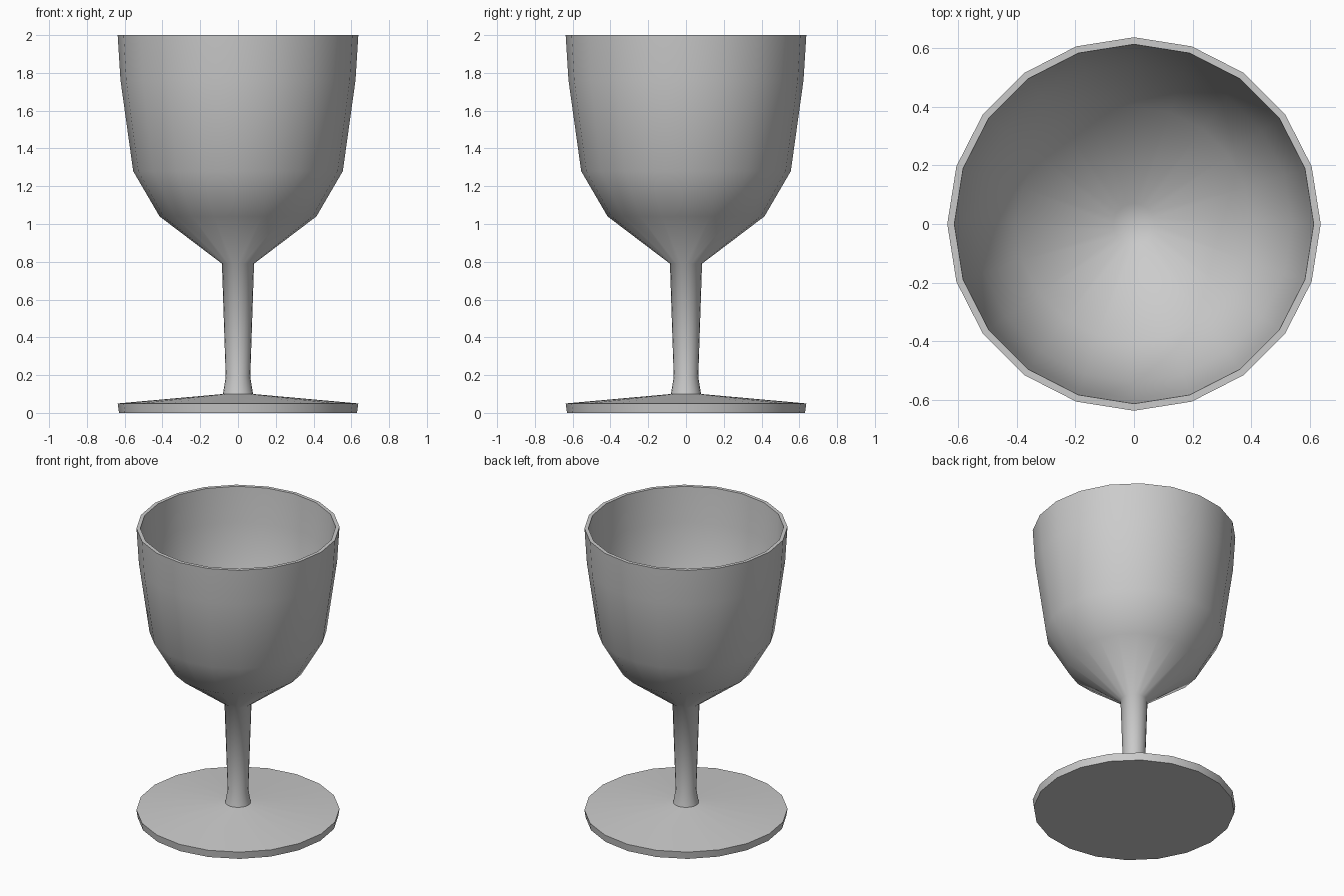
import bpy, bmesh, math

if "Cube" in bpy.data.objects:
    bpy.data.objects.remove(bpy.data.objects["Cube"])

SIDES = 20

# Half outline of the goblet as (radius, height): foot, stem, bowl, lip, inner bowl
profile = [
    (0, 0), (0.63, 0), (0.637, 0.05), (0.08, 0.1), (0.065, 0.19), (0.085, 0.79),
    (0.415, 1.04), (0.555, 1.28), (0.622, 1.76), (0.637, 2.0),
    (0.613, 2.0), (0.598, 1.76), (0.54, 1.29), (0.40, 1.06), (0.07, 0.82), (0, 0.815),
]

# Spin the outline around the z axis
bm = bmesh.new()
verts = [bm.verts.new((r, 0, z)) for r, z in profile]
edges = [bm.edges.new(pair) for pair in zip(verts, verts[1:])]
bmesh.ops.spin(bm, geom=verts + edges, cent=(0, 0, 0), axis=(0, 0, 1),
               angle=math.tau, steps=SIDES, use_merge=True)
bmesh.ops.remove_doubles(bm, verts=bm.verts, dist=0.0005)
bmesh.ops.recalc_face_normals(bm, faces=bm.faces)

mesh = bpy.data.meshes.new("goblet")
bm.to_mesh(mesh)
bm.free()
goblet = bpy.data.objects.new("goblet", mesh)
bpy.context.collection.objects.link(goblet)

# Smooth sides with crisp lip and foot edges
bpy.context.view_layer.objects.active = goblet
goblet.select_set(True)
bpy.ops.object.shade_smooth_by_angle(angle=math.radians(60))
